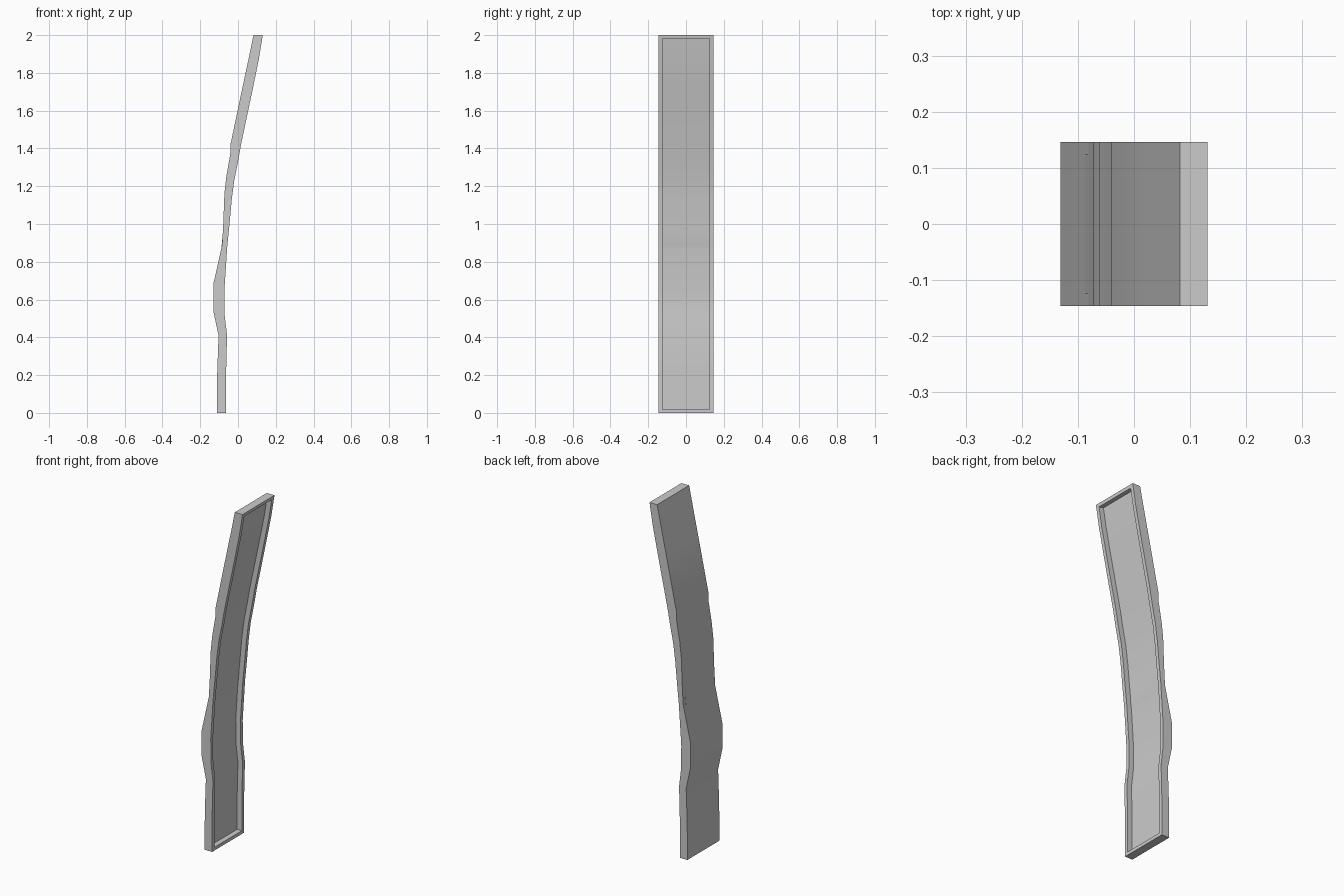
import bpy
import bmesh
from mathutils import Vector

cube = bpy.data.objects.get("Cube")
if cube:
    bpy.data.objects.remove(cube, do_unlink=True)

HALF_WIDTH = 0.146
HALF_OPENING = 0.125
RIM = 0.019
DEPTH = 0.03

# Side profile, bottom to top: plain back edge (x, z), recessed face edge (x, z)
PROFILE = [
    (-.111, 0, -.063, 0),
    (-.11, .21, -.063, .21),
    (-.103, .41, -.058, .41),
    (-.131, .54, -.071, .52),
    (-.131, .68, -.072, .65),
    (-.084, .89, -.057, .88),
    (-.078, 1.0, -.045, 1.0),
    (-.072, 1.16, -.033, 1.13),
    (-.062, 1.25, -.02, 1.23),
    (-.041, 1.37, 0, 1.33),
    (-.04, 1.42, .016, 1.42),
    (.023, 1.72, .075, 1.7),
    (.055, 1.87, .11, 1.87),
    (.082, 2, .131, 2),
]

back = [Vector((a, 0, b)) for a, b, c, d in PROFILE]
face = [Vector((c, 0, d)) for a, b, c, d in PROFILE]


def toward(a, b, height):
    """Point on segment a-b lying a given height away from a."""
    return a.lerp(b, height / abs(b.z - a.z))


# Rim edge of the recess, pulled in at both ends
rim = list(face)
rim[0] = toward(face[0], face[1], RIM)
rim[-1] = toward(face[-1], face[-2], RIM)

# Recess floor, offset inward along the curve normal
floor = []
for i, p in enumerate(rim):
    t = (rim[min(i + 1, len(rim) - 1)] - rim[max(i - 1, 0)]).normalized()
    floor.append(p - DEPTH * Vector((t.z, 0, -t.x)))

bm = bmesh.new()


def strand(points, y):
    return [bm.verts.new((p.x, y, p.z)) for p in points]


# Lengthwise strands in order around the cross-section
loops = [
    strand(back, -HALF_WIDTH), strand(face, -HALF_WIDTH),
    strand(rim, -HALF_OPENING), strand(floor, -HALF_OPENING),
    strand(floor, HALF_OPENING), strand(rim, HALF_OPENING),
    strand(face, HALF_WIDTH), strand(back, HALF_WIDTH),
]

# Skin of the long sides, rim, recess walls and floor
for k, a in enumerate(loops):
    b = loops[(k + 1) % len(loops)]
    for i in range(len(a) - 1):
        bm.faces.new((a[i], b[i], b[i + 1], a[i + 1]))

# End cap, end rim and end wall of the recess
for e in (0, -1):
    ends = [s[e] for s in loops]
    for k in range(3):
        bm.faces.new((ends[k], ends[k + 1], ends[6 - k], ends[7 - k]))

bmesh.ops.recalc_face_normals(bm, faces=bm.faces)
mesh = bpy.data.meshes.new("curved_panel")
bm.to_mesh(mesh)
bm.free()

panel = bpy.data.objects.new("curved_panel", mesh)
bpy.context.collection.objects.link(panel)

# Plain grey material
grey = bpy.data.materials.new("plain_grey")
grey.use_nodes = True
colour = (.6, .6, .6, 1)
grey.diffuse_color = colour
grey.node_tree.nodes["Principled BSDF"].inputs["Base Color"].default_value = colour
mesh.materials.append(grey)

bpy.ops.object.select_all(action='DESELECT')
panel.select_set(True)
bpy.context.view_layer.objects.active = panel
bpy.ops.object.shade_smooth_by_angle()
